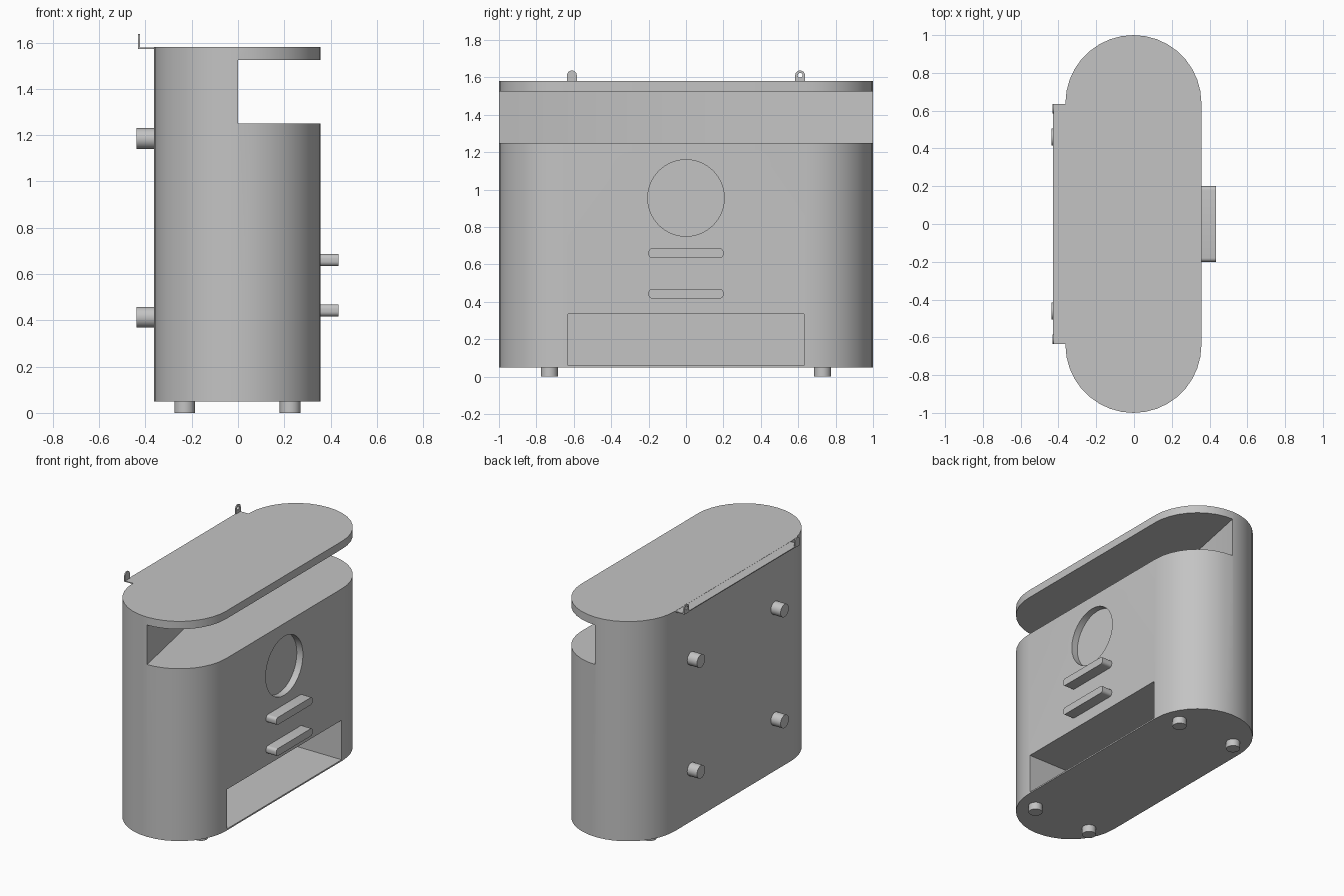
import bpy, bmesh
from math import sin, cos, pi, radians
from mathutils import Matrix, Vector

cube = bpy.data.objects.get("Cube")
if cube:
    bpy.data.objects.remove(cube, do_unlink=True)

grey = bpy.data.materials.new("light grey")
grey.use_nodes = True
grey.diffuse_color = (0.55, 0.55, 0.55, 1)
grey.node_tree.nodes["Principled BSDF"].inputs["Base Color"].default_value = grey.diffuse_color

UP = Matrix.Identity(4)
# Maps profile (u, v, depth) to (y, z, x)
SIDE = Matrix(((0, 0, 1, 0), (1, 0, 0, 0), (0, 1, 0, 0), (0, 0, 0, 1)))


def prism(name, profile, low, high, frame=UP):
    """Extrude a closed counter-clockwise profile between two depths."""
    bm = bmesh.new()
    face = bm.faces.new([bm.verts.new((u, v, low)) for u, v in profile])
    new = bmesh.ops.extrude_face_region(bm, geom=[face])["geom"]
    bmesh.ops.translate(bm, vec=Vector((0, 0, high - low)),
                        verts=[g for g in new if isinstance(g, bmesh.types.BMVert)])
    bm.transform(frame)
    bmesh.ops.recalc_face_normals(bm, faces=bm.faces)
    mesh = bpy.data.meshes.new(name)
    bm.to_mesh(mesh)
    bm.free()
    mesh.materials.append(grey)
    obj = bpy.data.objects.new(name, mesh)
    bpy.context.collection.objects.link(obj)
    return obj


def arc(cx, cy, r, start, end, steps):
    angles = [radians(start + (end - start) * i / steps) for i in range(steps + 1)]
    return [(cx + r * cos(a), cy + r * sin(a)) for a in angles]


def circle(cx, cy, r, steps=24):
    return arc(cx, cy, r, 0, 360, steps)[:-1]


def rectangle(u0, u1, v0, v1):
    return [(u0, v0), (u1, v0), (u1, v1), (u0, v1)]


def rounded(u0, u1, v0, v1, r):
    return (arc(u1 - r, v1 - r, r, 0, 90, 5) + arc(u0 + r, v1 - r, r, 90, 180, 5)
            + arc(u0 + r, v0 + r, r, 180, 270, 5) + arc(u1 - r, v0 + r, r, 270, 360, 5))


def activate(obj):
    bpy.ops.object.select_all(action='DESELECT')
    obj.select_set(True)
    bpy.context.view_layer.objects.active = obj


def cut(obj, cutter):
    mod = obj.modifiers.new("cut", 'BOOLEAN')
    mod.operation, mod.solver, mod.object = 'DIFFERENCE', 'EXACT', cutter
    activate(obj)
    bpy.ops.object.modifier_apply(modifier=mod.name)
    bpy.data.objects.remove(cutter, do_unlink=True)


def smooth(obj):
    activate(obj)
    bpy.ops.object.shade_smooth_by_angle(angle=radians(30))


# Round-ended body with its lid
MID, R, END = -0.003, 0.36, 0.64
body = prism("body", arc(MID, END, R, 0, 180, 18) + arc(MID, -END, R, 180, 360, 18), 0.05, 1.58)

# Open slot under the lid, with a V-shaped back wall
cut(body, prism("slot_cutter", [(0.02, -1.1), (0.6, -1.1), (0.6, 1.1), (0.02, 1.1), (-0.2, 0)],
                1.25, 1.525))
# Tray opening and round recess on the +x side
cut(body, prism("tray_cutter", rectangle(-0.63, 0.63, 0.06, 0.335), -0.25, 0.5, SIDE))
cut(body, prism("recess_cutter", circle(0, 0.955, 0.205, 32), 0.31, 0.5, SIDE))
smooth(body)

# Two bars below the round recess
for name, z in (("upper_bar", 0.66), ("lower_bar", 0.443)):
    smooth(prism(name, rounded(-0.2, 0.2, z - 0.026, z + 0.026, 0.02), 0.35, 0.435, SIDE))

# Hanging strip along the back edge, with a pierced tab at each end
prism("hanging_strip", rectangle(-0.43, -0.35, -0.635, 0.635), 1.573, 1.579)
for side, y in (("right", -0.61), ("left", 0.61)):
    outline = arc(y, 1.611, 0.026, 0, 180, 12) + [(y - 0.026, 1.573), (y + 0.026, 1.573)]
    tab = prism(side + "_hanging_tab", outline, -0.432, -0.424, SIDE)
    cut(tab, prism("hole_cutter", circle(y, 1.611, 0.013, 16), -0.5, -0.4, SIDE))
    smooth(tab)

# Feet and wall spacers
for side, s in (("right", -1), ("left", 1)):
    for end, x in (("back", -0.23), ("front", 0.225)):
        smooth(prism(f"{side}_{end}_foot", circle(x, s * 0.73, 0.045), 0, 0.055))
    for level, z in (("lower", 0.413), ("upper", 1.185)):
        smooth(prism(f"{side}_{level}_spacer", circle(s * 0.46, z, 0.045), -0.438, -0.35, SIDE))
